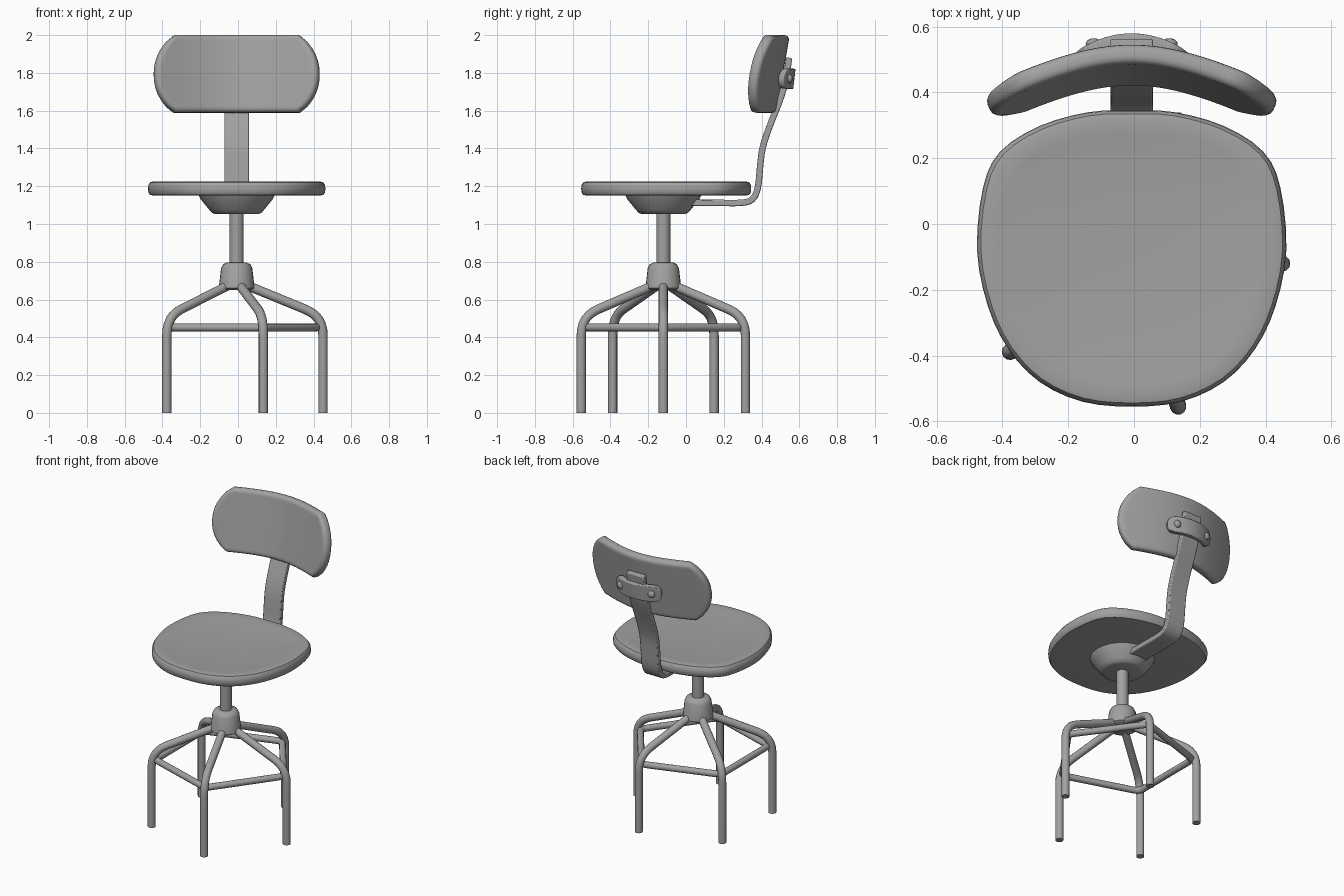
import bpy, bmesh
from math import sin, cos, pi, sqrt, radians
from mathutils import Vector

if "Cube" in bpy.data.objects:
    bpy.data.objects.remove(bpy.data.objects["Cube"])

CX, CY = -0.007, -0.12          # axis of the stool base
grey = bpy.data.materials.new("grey")
grey.use_nodes = True
grey.diffuse_color = (0.36, 0.36, 0.36, 1)
grey.node_tree.nodes["Principled BSDF"].inputs["Base Color"].default_value = grey.diffuse_color


def finish(name, bm, bevel=0.0, thickness=0.0, segments=3):
    bmesh.ops.recalc_face_normals(bm, faces=bm.faces)
    me = bpy.data.meshes.new(name)
    bm.to_mesh(me)
    bm.free()
    ob = bpy.data.objects.new(name, me)
    bpy.context.collection.objects.link(ob)
    me.materials.append(grey)
    bpy.ops.object.select_all(action='DESELECT')
    ob.select_set(True)
    bpy.context.view_layer.objects.active = ob
    bpy.ops.object.shade_smooth_by_angle(angle=radians(40))
    if thickness:
        mod = ob.modifiers.new("thickness", 'SOLIDIFY')
        mod.thickness, mod.offset = thickness, 0
    if bevel:
        mod = ob.modifiers.new("round_edges", 'BEVEL')
        mod.width, mod.segments, mod.limit_method = bevel, segments, 'ANGLE'
        mod.angle_limit = radians(50)
    return ob


def loft(name, rings, closed=False):
    """Skin equal-length rings of points, capping open ends."""
    bm = bmesh.new()
    loops = [[bm.verts.new(p) for p in r] for r in rings]
    n = len(loops[0])
    for a, b in zip(loops, loops[1:] + ([loops[0]] if closed else [])):
        for i in range(n):
            bm.faces.new((a[i], a[(i + 1) % n], b[(i + 1) % n], b[i]))
    if not closed:
        bm.faces.new(loops[0])
        bm.faces.new(loops[-1])
    return finish(name, bm)


def turned(name, profile, n=24):
    return loft(name, [[(CX + r * cos(2 * pi * i / n), CY + r * sin(2 * pi * i / n), z)
                        for i in range(n)] for r, z in profile])


def fillet(a, b, c, size, steps=6):
    """Rounded corner at b between a and c."""
    a, b, c = Vector(a), Vector(b), Vector(c)
    p, q = b + (a - b).normalized() * size, b + (c - b).normalized() * size
    return [p * (1 - t) ** 2 + b * 2 * t * (1 - t) + q * t * t
            for t in (i / steps for i in range(steps + 1))]


def sweep(name, path, side, ru, rv, n=12, closed=False):
    """Round tube along a path lying in the plane normal to side."""
    side, rings, m = Vector(side), [], len(path)
    for i, p in enumerate(path):
        before = path[i - 1] if closed or i else p
        after = path[(i + 1) % m] if closed or i < m - 1 else p
        up = side.cross(after - before).normalized()
        rings.append([p + side * ru * cos(2 * pi * k / n) + up * rv * sin(2 * pi * k / n)
                      for k in range(n)])
    return loft(name, rings, closed)


def spline(pts, steps, closed=False):
    """Smooth curve through the points."""
    pts, out = [Vector(p) for p in pts], []
    n = len(pts)
    at = (lambda i: pts[i % n]) if closed else (lambda i: pts[max(0, min(n - 1, i))])
    for i in range(n if closed else n - 1):
        a, b, c, d = (at(i + k) for k in (-1, 0, 1, 2))
        for s in range(steps):
            t = s / steps
            out.append(0.5 * (2 * b + (c - a) * t + (2 * a - 5 * b + 4 * c - d) * t * t
                              + (3 * b - a - 3 * c + d) * t ** 3))
    return out if closed else out + [pts[-1]]


# Five bent legs
for k in range(5):
    ang = 2 * pi * k / 5
    out, base = Vector((cos(ang), sin(ang), 0)), Vector((CX, CY, 0))
    at = lambda r, z: base + out * r + Vector((0, 0, z))
    top, bend, foot = at(0.03, 0.685), at(0.457, 0.51), at(0.457, 0)
    path = [top] + fillet(top, bend, foot, 0.1) + [foot]
    sweep(f"leg_{k + 1}", path, (-sin(ang), cos(ang), 0), 0.025, 0.025)

# Pentagonal foot ring
corners = [Vector((CX + 0.435 * cos(2 * pi * k / 5), CY + 0.435 * sin(2 * pi * k / 5), 0.452))
           for k in range(5)]
ring = []
for k in range(5):
    ring += fillet(corners[k - 1], corners[k], corners[(k + 1) % 5], 0.04, 4)
sweep("foot_ring", ring, (0, 0, 1), 0.021, 0.021, closed=True)

# Hub, post and under-seat cup
turned("hub", [(0.08, 0.65), (0.095, 0.66), (0.083, 0.765), (0.072, 0.787), (0.055, 0.795)])
turned("post", [(0.037, 0.75), (0.037, 1.07)])
turned("seat_cup", [(0.11, 1.052), (0.13, 1.058), (0.145, 1.075), (0.19, 1.13), (0.205, 1.16)])

# Seat: half outline mirrored, with a rounded rim and slight dish
half = [(0.15, -0.54), (0.28, -0.48), (0.375, -0.38), (0.437, -0.25), (0.47, -0.08),
        (0.452, 0.11), (0.40, 0.22), (0.28, 0.298), (0.13, 0.34)]
outline = [(0, -0.555)] + half + [(0, 0.345)] + [(-x, y) for x, y in reversed(half)]
outline = spline(outline, 3, closed=True)
mid = Vector((0, -0.105))
rim = [(0.90, 1.15), (0.975, 1.153), (0.995, 1.167), (1.0, 1.187), (0.995, 1.207),
       (0.975, 1.221), (0.94, 1.225), (0.85, 1.222), (0.7, 1.216), (0.4, 1.21), (0.05, 1.208)]
loft("seat", [[(CX + q.x, q.y, z) for q in (mid + (p - mid) * s for p in outline)]
              for s, z in rim])


def panel(name, width, z0, z1, depth, thickness, bevel, nx=20, nz=12):
    """Bent plate: width(t) is half width up the height, depth(x, t) is y."""
    bm = bmesh.new()
    bmesh.ops.create_grid(bm, x_segments=nx, y_segments=nz, size=1)
    for v in bm.verts:
        t = (v.co.y + 1) / 2
        x = v.co.x * width(t)
        v.co = (CX + x, depth(x, t), z0 + (z1 - z0) * t)
    return finish(name, bm, bevel, thickness)


def bow(x):
    return 0.55 * (sqrt(x * x + 0.09) - 0.3)


# Backrest, leaning back and wrapping forward at the sides
panel("backrest", lambda t: 0.33 + 0.105 * (1 - abs(2 * t - 1) ** 2.2) ** 0.85,
      1.59, 2.0, lambda x, t: 0.447 + 0.072 * t - bow(x), 0.06, 0.022)

# Flat steel support strip
strip = spline([(0, -0.02, 1.113), (0, 0.16, 1.112), (0, 0.29, 1.112), (0, 0.35, 1.13),
                (0, 0.38, 1.19), (0, 0.392, 1.3), (0, 0.405, 1.4), (0, 0.44, 1.51),
                (0, 0.495, 1.65), (0, 0.525, 1.75), (0, 0.546, 1.88)], 3)
bm = bmesh.new()
rows = []
for i, p in enumerate(strip):
    d = strip[min(i + 1, len(strip) - 1)] - strip[max(i - 1, 0)]
    up = Vector((1, 0, 0)).cross(d).normalized() * 0.017
    rows.append([bm.verts.new((CX + sx * 0.065, p.y + s * up.y, p.z + s * up.z))
                 for sx, s in ((-1, -1), (1, -1), (1, 1), (-1, 1))])
for a, b in zip(rows, rows[1:]):
    for i in range(4):
        bm.faces.new((a[i], a[(i + 1) % 4], b[(i + 1) % 4], b[i]))
bm.faces.new(rows[0])
bm.faces.new(rows[-1])
finish("back_support", bm, 0.006, segments=2)

# Curved clamp with two domed bolts
panel("back_clamp", lambda t: 0.125 + 0.04 * sqrt(max(0, 1 - (2 * t - 1) ** 2)),
      1.717, 1.823, lambda x, t: 0.557 - 2.0 * x * x + 0.012 * (t - 0.5), 0.034, 0.006)
for side, label in ((1, "left"), (-1, "right")):
    bm = bmesh.new()
    bmesh.ops.create_uvsphere(bm, u_segments=16, v_segments=8, radius=0.025)
    for v in bm.verts:
        v.co = (v.co.x + CX + side * 0.115, v.co.y * 0.7 + 0.547, v.co.z + 1.77)
    finish(f"{label}_bolt", bm)
